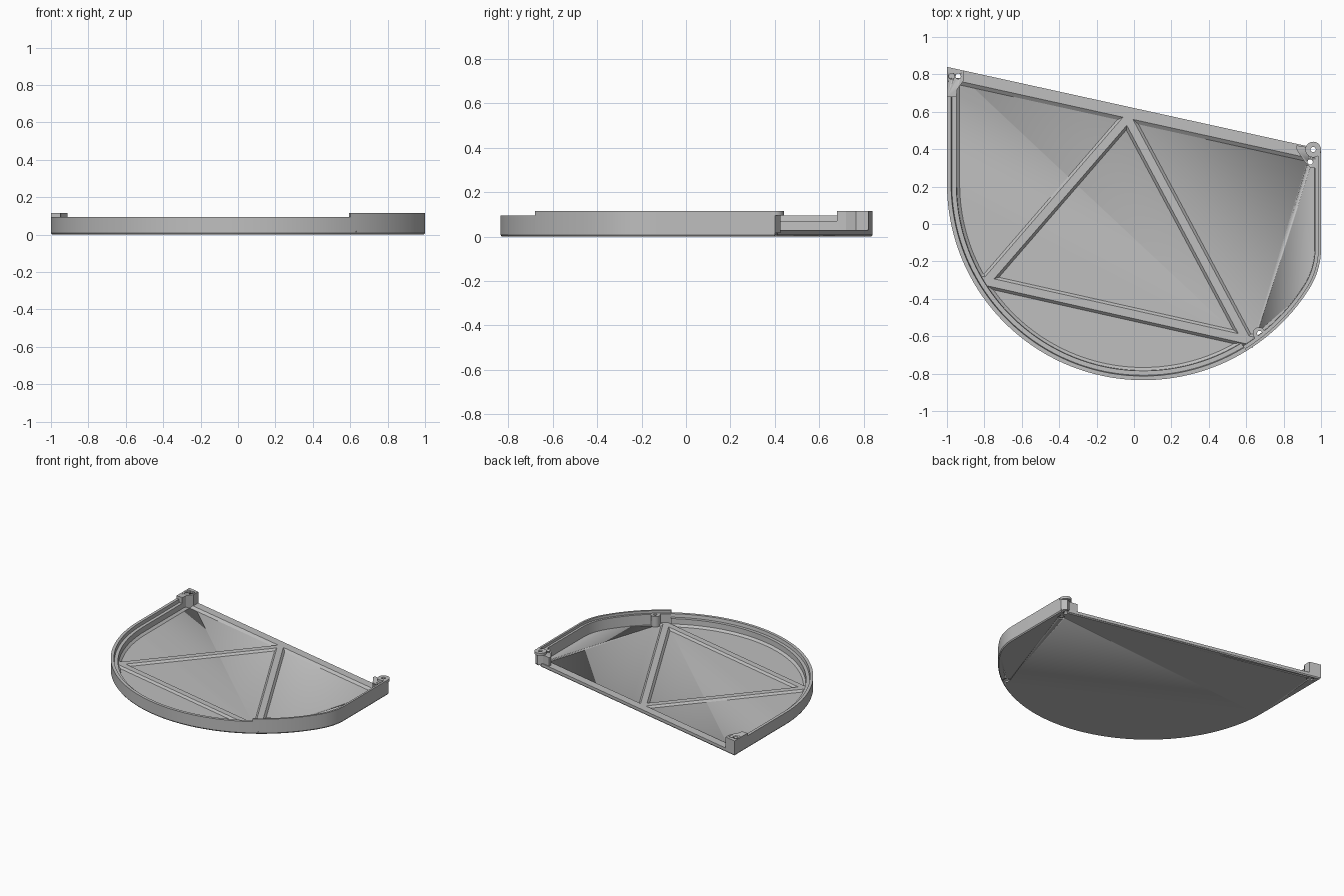
import bpy, bmesh
from math import sin, cos, radians, hypot
from mathutils import Vector

cube = bpy.data.objects.get("Cube")
if cube:
    bpy.data.objects.remove(cube, do_unlink=True)

grey = bpy.data.materials.new("plain grey")
grey.use_nodes = True
COL = (0.52, 0.52, 0.52, 1)
grey.diffuse_color = COL
grey.node_tree.nodes["Principled BSDF"].inputs["Base Color"].default_value = COL

CX, CY, R = 0.05, 0.215, 1.05      # main arc
FX, FY, FR = 0.60, -0.131, 0.40    # tighter corner arc
FLOOR, RIB = 0.015, 0.03
SPLIT, BLEND = 301.6, 327.8        # angles where the rim changes


def back(x):
    """Slanted rear edge."""
    return 0.62 - 0.22 * x


def arc(cx, cy, r, a0, a1, n):
    angles = [radians(a0 + (a1 - a0) * i / n) for i in range(n + 1)]
    return [(cx + r * cos(a), cy + r * sin(a)) for a in angles]


def left_path(d):
    return [(-1 + d, 0.78)] + arc(CX, CY, R - d, 180, SPLIT, 64)


def right_path(d):
    return (arc(CX, CY, R - d, SPLIT, BLEND, 16)
            + arc(FX, FY, FR - d, BLEND, 360, 16)[1:] + [(1 - d, 0.38)])


def outline(d):
    rear = [(1 - d, back(1 - d) - d), (-1 + d, back(-1 + d) - d)]
    return left_path(d)[1:] + right_path(d)[1:-1] + rear


def loft(name, rings, smooth=True):
    """Bridge closed rings of equal length and cap both ends."""
    bm = bmesh.new()
    vs = [[bm.verts.new(p) for p in ring] for ring in rings]
    n = len(vs[0])
    for a, b in zip(vs, vs[1:]):
        for i in range(n):
            j = (i + 1) % n
            bm.faces.new((a[i], a[j], b[j], b[i]))
    bm.faces.new(vs[0][::-1])
    bm.faces.new(vs[-1])
    bmesh.ops.recalc_face_normals(bm, faces=bm.faces)
    mesh = bpy.data.meshes.new(name)
    bm.to_mesh(mesh)
    bm.free()
    mesh.materials.append(grey)
    ob = bpy.data.objects.new(name, mesh)
    bpy.context.collection.objects.link(ob)
    if smooth:
        bpy.ops.object.select_all(action='DESELECT')
        ob.select_set(True)
        bpy.context.view_layer.objects.active = ob
        bpy.ops.object.shade_smooth_by_angle(angle=radians(25))
    return ob


def prism(name, pts, z0, z1):
    return loft(name, [[(x, y, z) for x, y in pts] for z in (z0, z1)])


def rim(name, path, section):
    """Sweep a section of (inset, height) pairs along an inset path."""
    lanes = [[(x, y, z) for x, y in path(d)] for d, z in section]
    return loft(name, list(zip(*lanes)))


def rib(name, p, q, top=0.044, base=0.072):
    p, q = Vector(p), Vector(q)
    d = (q - p).normalized()
    side = Vector((-d.y, d.x))
    rings = []
    for c in (p, q):
        rings.append([(*(c + side * s), z) for s, z in
                      ((-base / 2, FLOOR), (base / 2, FLOOR), (top / 2, RIB), (-top / 2, RIB))])
    return loft(name, rings, False)


def cut(parts, x, y, r, z0, z1):
    """Drill a round hole through the given parts."""
    tool = prism("hole_cutter", arc(x, y, r, 0, 345, 23), z0, z1)
    tool.hide_render = True
    for ob in parts:
        m = ob.modifiers.new("hole", 'BOOLEAN')
        m.operation, m.solver, m.object = 'DIFFERENCE', 'EXACT', tool
        bpy.context.view_layer.objects.active = ob
        bpy.ops.object.modifier_apply(modifier=m.name)
    bpy.data.objects.remove(tool, do_unlink=True)


# Floor plate with a small chamfer underneath
floor = loft("floor_plate", [[(x, y, z) for x, y in outline(d)]
                             for d, z in ((0.006, 0), (0, 0.008), (0, FLOOR))])

# Stepped rim: low with an inner ledge on the left, tall and thin on the right
rim("left_rim", left_path, [(0, FLOOR), (0, 0.095), (0.022, 0.095), (0.026, 0.07),
                            (0.05, 0.07), (0.052, 0.03), (0.068, FLOOR)])
rim("right_rim", right_path, [(0, FLOOR), (0, 0.115), (0.015, 0.115), (0.015, 0.095),
                              (0.032, 0.095), (0.034, FLOOR)])

# Rear border strip along the slanted edge
strip = loft("rear_strip", [[(x, back(x) - d, z) for d, z in
                             ((0, FLOOR), (0, RIB), (0.062, RIB), (0.082, FLOOR))]
                            for x in (-1, 1)], False)

# Triangular stiffening ribs
rib("left_rib", (-0.80, -0.32), (-0.035, 0.565))
rib("right_rib", (-0.035, 0.567), (0.605, -0.627))
rib("front_rib", (-0.82, -0.30), (0.64, -0.627))

# Rear left corner post
left_post = prism("left_post", [(-1, 0.84), (-0.912, back(-0.912)), (-0.912, 0.765),
                                (-0.945, 0.72), (-0.95, 0.68), (-1, 0.68)], FLOOR, 0.115)

# Rear right corner post with a web and a round cap
right_post = prism("right_post", [(1, 0.40), (0.965, 0.425), (0.93, 0.41), (0.87, 0.42),
                                  (0.865, 0.405), (0.91, 0.335), (0.945, 0.30),
                                  (1, 0.30)], FLOOR, 0.095)
cap = prism("right_post_cap", arc(0.958, 0.398, 0.042, 0, 345, 23), 0.095, 0.115)

# Screw boss on the front rim, flared into the wall
boss = prism("front_boss", arc(0.668, -0.585, 0.033, 30, 230, 16)
             + [(0.61, -0.65), (0.71, -0.59)], FLOOR, 0.095)

# Screw holes with wider recesses in the underside
for parts, x, y in (([floor, strip, left_post], -0.94, 0.79),
                    ([floor, strip, right_post, cap], 0.958, 0.398),
                    ([floor, strip, right_post], 0.942, 0.332),
                    ([floor, boss], 0.672, -0.585)):
    cut(parts, x, y, 0.014, -0.05, 0.2)
for x, y in ((-0.94, 0.79), (0.942, 0.332), (0.672, -0.585)):
    cut([floor], x, y, 0.024, -0.05, 0.01)
cut([left_post], -0.975, 0.79, 0.016, 0.085, 0.2)
